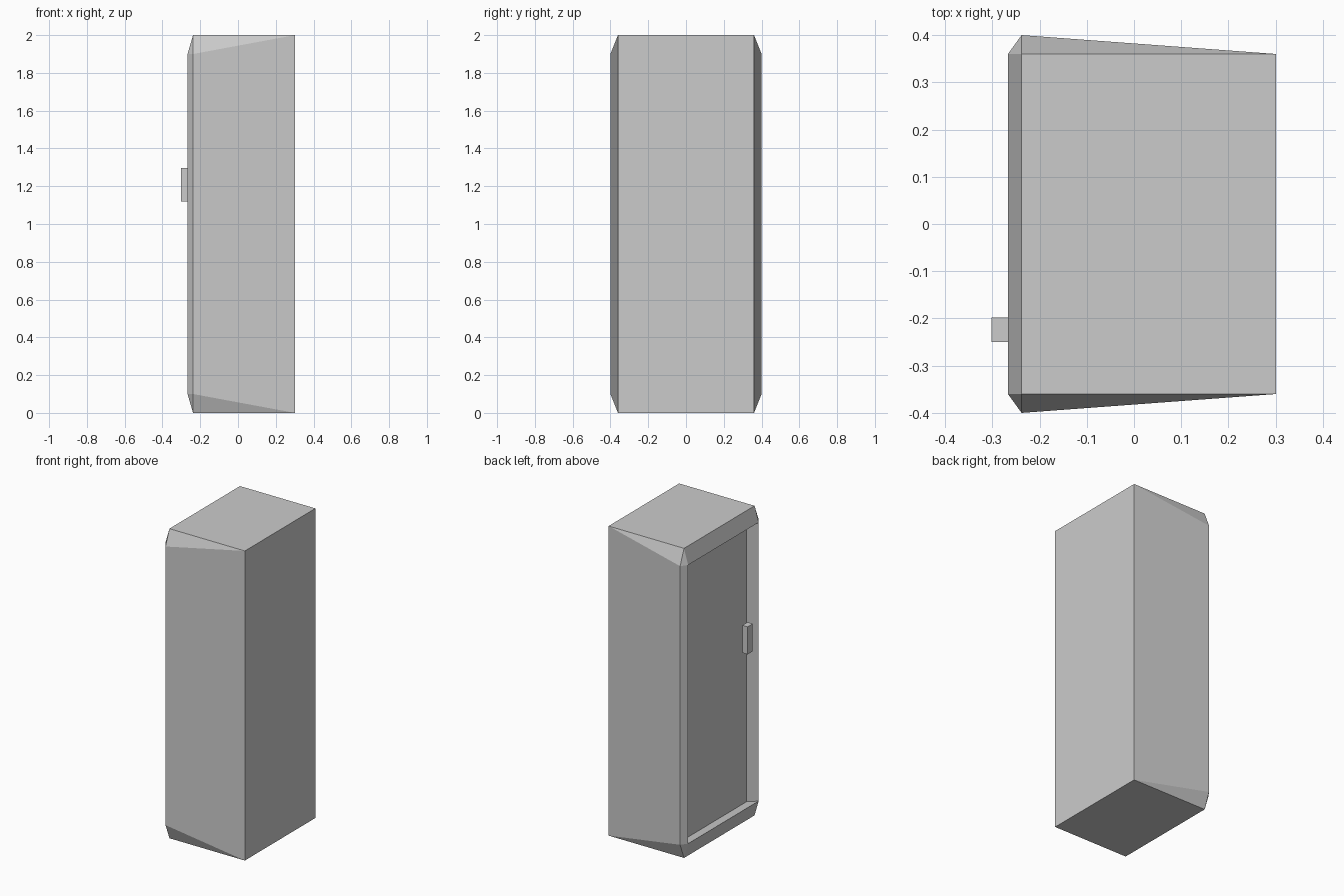
import bpy, bmesh
from math import radians
from mathutils import Vector

if "Cube" in bpy.data.objects:
    bpy.data.objects.remove(bpy.data.objects["Cube"])


def finish(bm, name):
    bmesh.ops.recalc_face_normals(bm, faces=bm.faces)
    mesh = bpy.data.meshes.new(name)
    bm.to_mesh(mesh)
    bm.free()
    obj = bpy.data.objects.new(name, mesh)
    bpy.context.collection.objects.link(obj)
    return obj


# Cabinet: one quarter's corners (x, half width, half height), mirrored in y and z
corners = [(-0.267, 0.36, 0.9), (-0.238, 0.40, 0.9),
           (-0.238, 0.36, 1.0), (0.301, 0.36, 1.0)]
bm = bmesh.new()
for x, y, z in corners:
    for sy in (-1, 1):
        for sz in (-1, 1):
            bm.verts.new((x, sy * y, 1 + sz * z))
bmesh.ops.convex_hull(bm, input=bm.verts)
bmesh.ops.dissolve_limit(bm, angle_limit=radians(0.5),
                         verts=bm.verts, edges=bm.edges)
bmesh.ops.recalc_face_normals(bm, faces=bm.faces)

# Recessed door panel on the -x side, flaring slightly inwards
door = min(bm.faces, key=lambda f: f.calc_center_median().x)
panel = bmesh.ops.extrude_discrete_faces(bm, faces=[door])["faces"][0]
for v in panel.verts:
    v.co.x += 0.092
    v.co.y *= 0.368 / 0.36
    v.co.z = 1 + (v.co.z - 1) * 0.932 / 0.9
finish(bm, "cabinet")

# Door handle
bm = bmesh.new()
bmesh.ops.create_cube(bm, size=1)
bmesh.ops.scale(bm, vec=Vector((0.037, 0.052, 0.178)), verts=bm.verts)
bmesh.ops.translate(bm, vec=Vector((-0.2835, -0.224, 1.208)), verts=bm.verts)
finish(bm, "door_handle")
